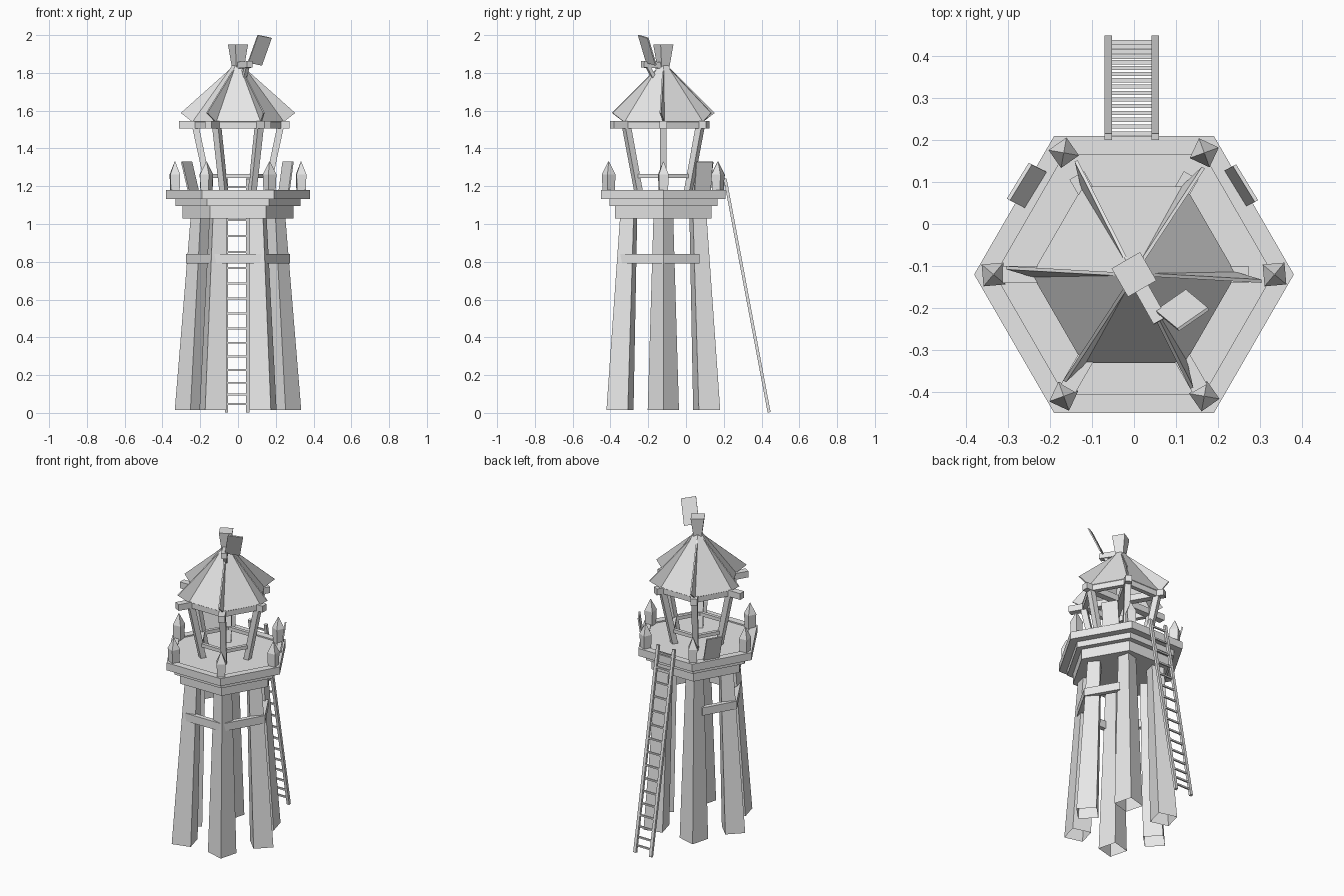
import bpy, bmesh
from math import sin, cos, radians
from mathutils import Vector, Matrix

cube = bpy.data.objects.get("Cube")
if cube:
    bpy.data.objects.remove(cube)

CY = -0.12  # tower axis sits forward of the origin
mat = bpy.data.materials.new("plain_grey")
mat.use_nodes = True
mat.diffuse_color = (0.8, 0.8, 0.8, 1)
mat.node_tree.nodes["Principled BSDF"].inputs["Base Color"].default_value = (0.8, 0.8, 0.8, 1)


def polar(r, deg, z):
    a = radians(deg)
    return Vector((r * cos(a), CY + r * sin(a), z))


def finish(name, bm):
    bmesh.ops.recalc_face_normals(bm, faces=bm.faces)
    me = bpy.data.meshes.new(name)
    bm.to_mesh(me)
    bm.free()
    me.materials.append(mat)
    ob = bpy.data.objects.new(name, me)
    bpy.context.collection.objects.link(ob)
    return ob


def loft(bm, rings, bottom=True):
    """Join rings of points into a capped solid."""
    loops = [[bm.verts.new(p) for p in ring] for ring in rings]
    n = len(loops[0])
    for a, b in zip(loops, loops[1:]):
        for i in range(n):
            j = (i + 1) % n
            bm.faces.new((a[i], a[j], b[j], b[i]))
    if bottom:
        bm.faces.new(loops[0][::-1])
    bm.faces.new(loops[-1])


def square(centre, side, deg):
    """Horizontal square ring of points."""
    h = side / 2
    rot = Matrix.Rotation(radians(deg), 3, 'Z')
    return [centre + rot @ Vector((sx * h, sy * h, 0))
            for sx, sy in ((-1, -1), (1, -1), (1, 1), (-1, 1))]


def hexagon(r, z):
    return [polar(r, 60 * i, z) for i in range(6)]


def beam(bm, a, b, width, height):
    """Straight bar from a to b."""
    d = (b - a).normalized()
    side = d.cross(Vector((0, 0, 1))).normalized() * width / 2
    up = side.cross(d).normalized() * height / 2
    loft(bm, [[p - side - up, p + side - up, p + side + up, p - side + up] for p in (a, b)])


def hex_side(bm, a, r_in, r_out, z0, z1, start=0.0, end=1.0):
    """Mitred bar along one hexagon side, from fraction start to end."""
    def section(t):
        return [polar(r, a, z).lerp(polar(r, a + 60, z), t)
                for r, z in ((r_in, z0), (r_out, z0), (r_out, z1), (r_in, z1))]
    loft(bm, [section(start), section(end)])


def panel(bm, centre, u, v, thick):
    """Thin board spanned by edge vectors u and v."""
    n = u.cross(v).normalized() * thick / 2
    ring = [centre + u * s / 2 + v * t / 2 for s, t in ((-1, -1), (1, -1), (1, 1), (-1, 1))]
    loft(bm, [[p - n for p in ring], [p + n for p in ring]])


CORNERS = range(0, 360, 60)

# Splayed, tapering legs, open underneath, one edge facing outward
bm = bmesh.new()
for a in CORNERS:
    foot_r, top_r = (0.252, 0.198) if a % 180 == 0 else (0.265, 0.212)
    loft(bm, [square(polar(foot_r, a, 0.015), 0.117, a + 45),
              square(polar(top_r, a, 1.04), 0.074, a + 45)], bottom=False)
finish("legs", bm)

# Braces around the legs, open on the ladder side
bm = bmesh.new()
for a in CORNERS:
    if a != 60:
        hex_side(bm, a, 0.243, 0.276, 0.792, 0.842,
                 start=0.2 if a == 120 else 0.0, end=0.8 if a == 0 else 1.0)
finish("leg_braces", bm)

# Stepped platform with a shallow sunken floor
for name, r, z0, z1 in (("platform_base", 0.295, 1.03, 1.095),
                        ("platform_step", 0.33, 1.095, 1.132)):
    bm = bmesh.new()
    loft(bm, [hexagon(r, z0), hexagon(r, z1)])
    finish(name, bm)
bm = bmesh.new()
loft(bm, [hexagon(0.38, 1.132), hexagon(0.38, 1.18), hexagon(0.33, 1.18), hexagon(0.33, 1.172)])
finish("platform_deck", bm)

# Pointed stakes on the deck corners
bm = bmesh.new()
for a in CORNERS:
    loft(bm, [square(polar(0.334, a, z), s, a + 5)
              for z, s in ((1.172, 0.046), (1.262, 0.052), (1.332, 0.002))])
finish("deck_stakes", bm)

# Leaning boards at the back corners of the deck
bm = bmesh.new()
for s, lean in ((-1, 0.035), (1, 0.02)):
    panel(bm, Vector((s * 0.255, 0.092, 1.255)),
          Vector((s * 0.052, -0.085, 0)), Vector((s * lean, lean / 2, 0.15)), 0.009)
finish("deck_boards", bm)

# Lookout posts and low rail
bm = bmesh.new()
for a in CORNERS:
    loft(bm, [square(polar(0.15, a, 1.165), 0.034, a),
              square(polar(0.228, a, 1.53), 0.036, a)])
finish("lookout_posts", bm)
bm = bmesh.new()
for a in CORNERS:
    hex_side(bm, a, 0.15, 0.174, 1.244, 1.266)
finish("lookout_rail", bm)

# Roof ring and three crossing joists
bm = bmesh.new()
for a in CORNERS:
    hex_side(bm, a, 0.208, 0.24, 1.506, 1.544)
finish("roof_ring", bm)
bm = bmesh.new()
for a in (0, 60, 120):
    beam(bm, polar(0.272, a, 1.526), polar(0.313, a + 180, 1.526), 0.04, 0.04)
finish("roof_joists", bm)

# Six-sided roof shell
bm = bmesh.new()
low = [bm.verts.new(p) for p in hexagon(0.243, 1.543)]
top = [bm.verts.new(p) for p in hexagon(0.03, 1.84)]
for i in range(6):
    j = (i + 1) % 6
    bm.faces.new((low[i], low[j], top[j], top[i]))
bm.faces.new(top)
roof = finish("roof", bm)
shell = roof.modifiers.new("thickness", 'SOLIDIFY')
shell.thickness = 0.012

# Flared fins on the roof hips
bm = bmesh.new()
for a in CORNERS:
    tri = [polar(0.02, a, 1.84), polar(0.303, a - 3, 1.588), polar(0.235, a + 1, 1.535)]
    n = (polar(0.008, a + 90, 0) - polar(0, 0, 0)) / 2
    loft(bm, [[p - n for p in tri], [p + n for p in tri]])
finish("roof_fins", bm)

# Peak block with side arm, brace and tilted vane board
bm = bmesh.new()
loft(bm, [square(polar(0, 0, 1.82), 0.045, 30), square(polar(0, 0, 1.95), 0.078, 30)])
finish("peak_block", bm)
bm = bmesh.new()
beam(bm, Vector((0, CY, 1.84)), Vector((0.062, -0.23, 1.845)), 0.035, 0.034)
beam(bm, Vector((0.03, -0.165, 1.765)), Vector((0.05, -0.205, 1.84)), 0.02, 0.02)
finish("vane_arm", bm)
bm = bmesh.new()
panel(bm, Vector((0.115, -0.205, 1.92)),
      Vector((0.072, 0.05, -0.015)), Vector((0.052, -0.043, 0.145)), 0.008)
finish("vane_board", bm)

# Ladder leaning on the back edge
foot, head = Vector((-0.005, 0.44, 0.003)), Vector((-0.005, 0.207, 1.24))
half = Vector((0.056, 0, 0))
bm = bmesh.new()
for s in (-1, 1):
    beam(bm, foot + s * half, head + s * half, 0.018, 0.016)
finish("ladder_rails", bm)
bm = bmesh.new()
RUNGS = 16
for i in range(RUNGS):
    p = foot.lerp(head, 0.035 + 0.93 * (i / (RUNGS - 1)) ** 1.15)
    beam(bm, p - half, p + half, 0.01, 0.01)
finish("ladder_rungs", bm)
